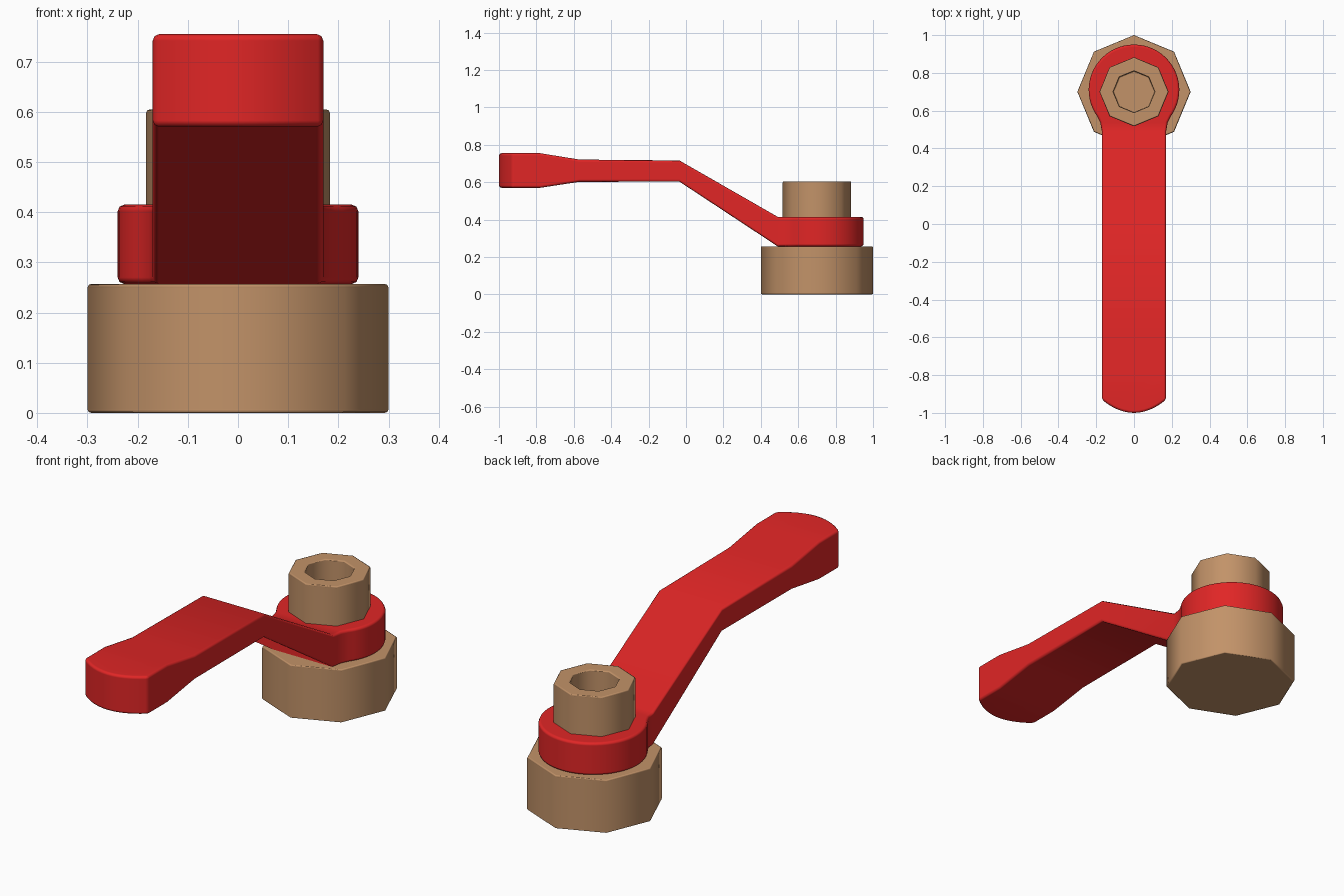
import bpy, bmesh, math
from mathutils import Vector

if "Cube" in bpy.data.objects:
    bpy.data.objects.remove(bpy.data.objects["Cube"])


def material(name, rgb):
    m = bpy.data.materials.new(name)
    m.diffuse_color = (*rgb, 1)
    m.use_nodes = True
    m.node_tree.nodes["Principled BSDF"].inputs["Base Color"].default_value = m.diffuse_color
    return m


RED = material("red paint", (0.75, 0.019, 0.019))
BRASS = material("brass", (0.54, 0.29, 0.14))


def finish(name, bm, mat, bevel):
    bmesh.ops.recalc_face_normals(bm, faces=bm.faces)
    me = bpy.data.meshes.new(name)
    bm.to_mesh(me)
    bm.free()
    me.materials.append(mat)
    ob = bpy.data.objects.new(name, me)
    bpy.context.collection.objects.link(ob)
    bpy.ops.object.select_all(action='DESELECT')
    ob.select_set(True)
    bpy.context.view_layer.objects.active = ob
    bpy.ops.object.shade_smooth_by_angle(angle=math.radians(50))
    mod = ob.modifiers.new("soft edges", 'BEVEL')
    mod.width = bevel
    mod.segments = 2
    mod.limit_method = 'ANGLE'
    mod.angle_limit = math.radians(50)
    mod.harden_normals = True
    return ob


def octagon(name, radius, z0, z1, hole=None):
    """Eight-sided prism on the pivot axis, with an optional (radius, depth) socket."""
    bm = bmesh.new()

    def ring(r, z):
        return [bm.verts.new((r * math.cos(i * math.pi / 4),
                              0.7 + r * math.sin(i * math.pi / 4), z)) for i in range(8)]

    rings = [ring(radius, z0), ring(radius, z1)]
    if hole:
        rings += [ring(hole[0], z1), ring(hole[0], z1 - hole[1])]
    for a, b in zip(rings, rings[1:]):
        for i in range(8):
            j = (i + 1) % 8
            bm.faces.new((a[i], a[j], b[j], b[i]))
    bm.faces.new(rings[0])
    bm.faces.new(rings[-1])
    return finish(name, bm, BRASS, 0.007)


# Base nut and socketed top nut
octagon("base_nut", 0.30, 0.0, 0.257)
octagon("top_nut", 0.183, 0.25, 0.605, hole=(0.11, 0.14))

# Lever side profile: (y, bottom z, top z)
PROFILE = [(-1.0, 0.57, 0.755), (-0.78, 0.57, 0.755), (-0.57, 0.602, 0.721),
           (-0.035, 0.603, 0.716), (0.49, 0.257, 0.415), (1.0, 0.257, 0.415)]


def heights(y):
    for (y0, b0, t0), (y1, b1, t1) in zip(PROFILE, PROFILE[1:]):
        if y <= y1:
            t = max(0, (y - y0) / (y1 - y0))
            return b0 + t * (b1 - b0), t0 + t * (t1 - t0)
    return PROFILE[-1][1:]


# Lever plan outline: bowed grip end, straight arm, filleted round eye
W = 0.17
outline = []
for i in range(13):
    x = -W + 2 * W * i / 12
    outline.append((x, -1.0 + 0.07 * (x / W) ** 2))
outline += [(W, 0.49), (0.178, 0.535)]
for i in range(41):
    a = math.radians(-36 + 252 * i / 40)
    outline.append((0.24 * math.cos(a), 0.71 + 0.24 * math.sin(a)))
outline += [(-0.178, 0.535), (-W, 0.49)]

bm = bmesh.new()
bm.faces.new([bm.verts.new((x, y, 0)) for x, y in outline])
for y, _, _ in PROFILE[1:-1]:
    bmesh.ops.bisect_plane(bm, geom=bm.verts[:] + bm.edges[:] + bm.faces[:], dist=1e-5,
                           plane_co=Vector((0, y, 0)), plane_no=Vector((0, 1, 0)))
bottom = bm.verts[:]
ext = bmesh.ops.extrude_face_region(bm, geom=bm.faces[:], use_keep_orig=True)
top = {g for g in ext["geom"] if isinstance(g, bmesh.types.BMVert)}
for v in bm.verts:
    v.co.z = heights(v.co.y)[1 if v in top else 0]
finish("lever_handle", bm, RED, 0.013)
